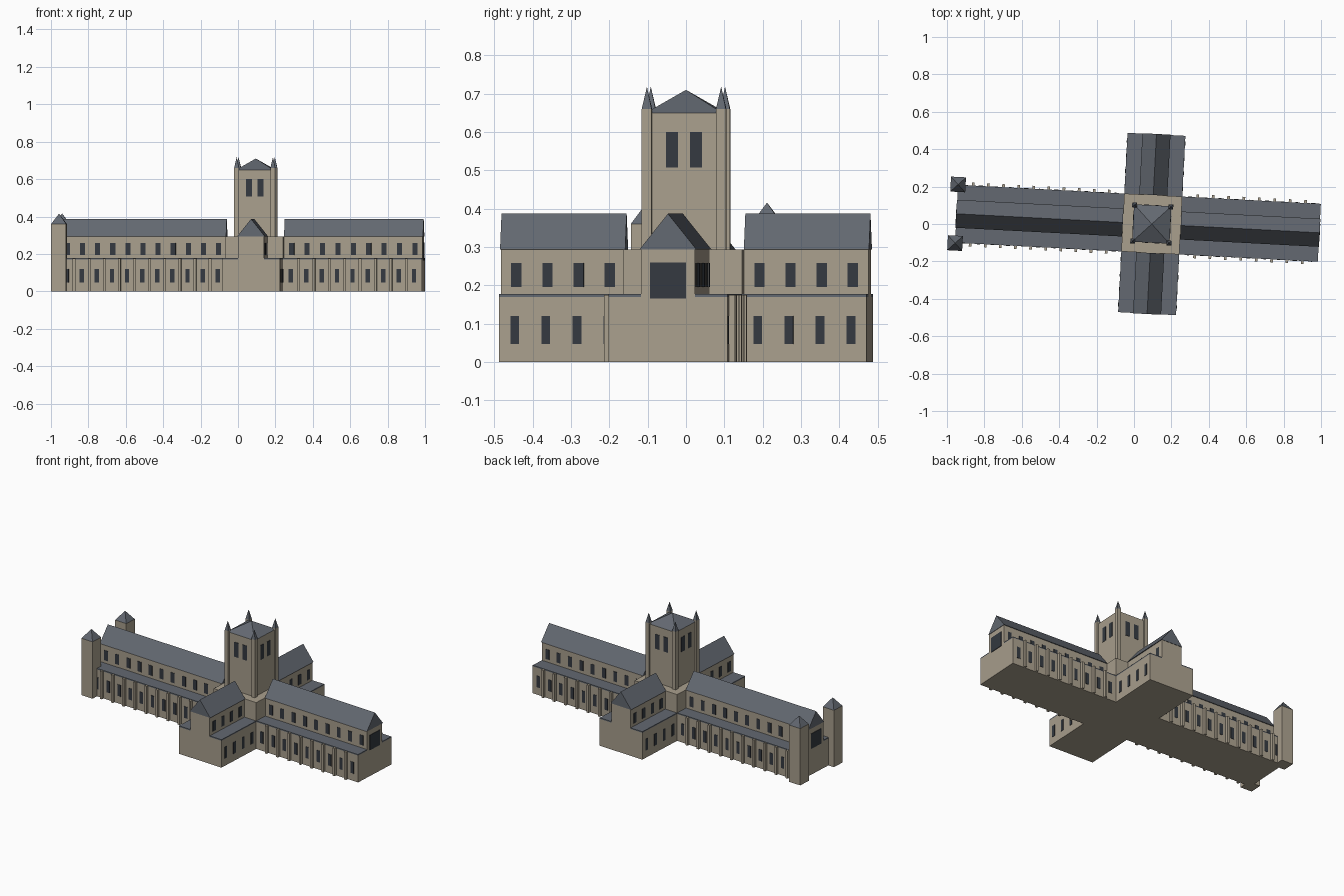
import bpy, bmesh, math
from mathutils import Matrix, Vector

if "Cube" in bpy.data.objects:
    bpy.data.objects.remove(bpy.data.objects["Cube"])

# whole plan is turned three degrees about the crossing
PLACE = Matrix.Translation((0.095, 0, 0)) @ Matrix.Rotation(math.radians(-3), 4, 'Z')


def material(name, rgb):
    m = bpy.data.materials.new(name)
    m.diffuse_color = (*rgb, 1)
    m.use_nodes = True
    m.node_tree.nodes["Principled BSDF"].inputs["Base Color"].default_value = m.diffuse_color
    return m


STONE = material("stone", (0.40, 0.35, 0.27))
SLATE = material("slate", (0.125, 0.14, 0.165))
GLASS = material("dark_glass", (0.035, 0.042, 0.052))


def box(bm, x0, x1, y0, y1, z0, z1):
    c = Vector(((x0 + x1) / 2, (y0 + y1) / 2, (z0 + z1) / 2))
    s = (abs(x1 - x0), abs(y1 - y0), z1 - z0, 1)
    bmesh.ops.create_cube(bm, size=1, matrix=Matrix.Translation(c) @ Matrix.Diagonal(s))


def pyramid(bm, x, y, half, z0, z1):
    mat = Matrix.Translation((x, y, (z0 + z1) / 2)) @ Matrix.Rotation(math.pi / 4, 4, 'Z')
    bmesh.ops.create_cone(bm, cap_ends=True, segments=4, radius1=half * math.sqrt(2),
                          radius2=0, depth=z1 - z0, matrix=mat)


def gable(bm, x0, x1, half, z0, z1):
    vs = [[bm.verts.new(p) for p in ((x, -half, z0), (x, half, z0), (x, 0, z1))] for x in (x0, x1)]
    a, b = vs
    bm.faces.new(a)
    bm.faces.new(b[::-1])
    for i in range(3):
        j = (i + 1) % 3
        bm.faces.new((a[i], b[i], b[j], a[j]))


def finish(bm, name, mat, turn=0):
    bmesh.ops.recalc_face_normals(bm, faces=bm.faces)
    me = bpy.data.meshes.new(name)
    bm.to_mesh(me)
    bm.free()
    me.materials.append(mat)
    ob = bpy.data.objects.new(name, me)
    ob.matrix_world = PLACE @ Matrix.Rotation(math.radians(turn), 4, 'Z')
    bpy.context.collection.objects.link(ob)


AISLE, CLERE, ROOF, CROSS = 0.155, 0.07, 0.075, 0.155


def arm(name, turn, length, bays, buttressed, end_window):
    """One arm of the church, running along local +x from the crossing."""
    walls, roofs, glass, butts = (bmesh.new() for _ in range(4))
    box(walls, CROSS, length, -AISLE, AISLE, 0, 0.17)
    box(walls, CROSS, length, -CLERE, CLERE, 0.17, 0.293)
    gable(roofs, CROSS, length + 0.002, ROOF, 0.293, 0.387)
    step = (length - CROSS) / bays
    for s in (-1, 1):
        # lean-to slate over each aisle
        box(roofs, CROSS, length, s * CLERE, s * AISLE, 0.17, 0.177)
        for i in range(bays):
            x = CROSS + (i + 0.5) * step
            box(glass, x - 0.0115, x + 0.0115, s * (AISLE - 0.004), s * (AISLE + 0.002), 0.047, 0.12)
            box(glass, x - 0.0135, x + 0.0135, s * (CLERE - 0.004), s * (CLERE + 0.002), 0.195, 0.258)
            if buttressed and i:
                b = CROSS + i * step
                box(butts, b - 0.007, b + 0.007, s * (AISLE - 0.004), s * (AISLE + 0.016), 0, 0.175)
    if end_window:
        box(glass, length - 0.004, length + 0.003, -0.047, 0.047, 0.165, 0.26)
    finish(walls, name + "_walls", STONE, turn)
    finish(roofs, name + "_roofs", SLATE, turn)
    finish(glass, name + "_windows", GLASS, turn)
    if buttressed:
        finish(butts, name + "_buttresses", STONE, turn)
    else:
        butts.free()


# four arms
arm("nave", 180, 1.045, 11, True, True)
arm("choir", 0, 0.897, 9, True, True)
arm("north_transept", 90, 0.48, 4, False, False)
arm("south_transept", -90, 0.48, 4, False, False)

# crossing block and central tower
bm = bmesh.new()
box(bm, -CROSS, CROSS, -CROSS, CROSS, 0, 0.293)
finish(bm, "crossing", STONE)
bm = bmesh.new()
box(bm, -0.1, 0.1, -0.1, 0.1, 0.293, 0.65)
finish(bm, "central_tower", STONE)
bm = bmesh.new()
pyramid(bm, 0, 0, 0.1, 0.65, 0.71)
finish(bm, "central_tower_roof", SLATE)

# corner shafts with pinnacles
shafts, tips = bmesh.new(), bmesh.new()
for sx in (-1, 1):
    for sy in (-1, 1):
        x, y = sx * 0.097, sy * 0.097
        box(shafts, x - 0.013, x + 0.013, y - 0.013, y + 0.013, 0.293, 0.66)
        pyramid(tips, x, y, 0.013, 0.66, 0.718)
finish(shafts, "tower_corner_shafts", STONE)
finish(tips, "tower_pinnacles", SLATE)

# paired belfry openings on each tower face
for k, side in enumerate(("east", "north", "west", "south")):
    bm = bmesh.new()
    for s in (-1, 1):
        box(bm, 0.096, 0.102, s * 0.031 - 0.0155, s * 0.031 + 0.0155, 0.507, 0.6)
    finish(bm, "belfry_windows_" + side, GLASS, 90 * k)

# two west front towers
walls, caps = bmesh.new(), bmesh.new()
for s in (-1, 1):
    y = s * 0.157
    box(walls, -1.085, -1.005, y - 0.04, y + 0.04, 0, 0.36)
    pyramid(caps, -1.045, y, 0.04, 0.36, 0.416)
finish(walls, "west_towers", STONE)
finish(caps, "west_tower_roofs", SLATE)
